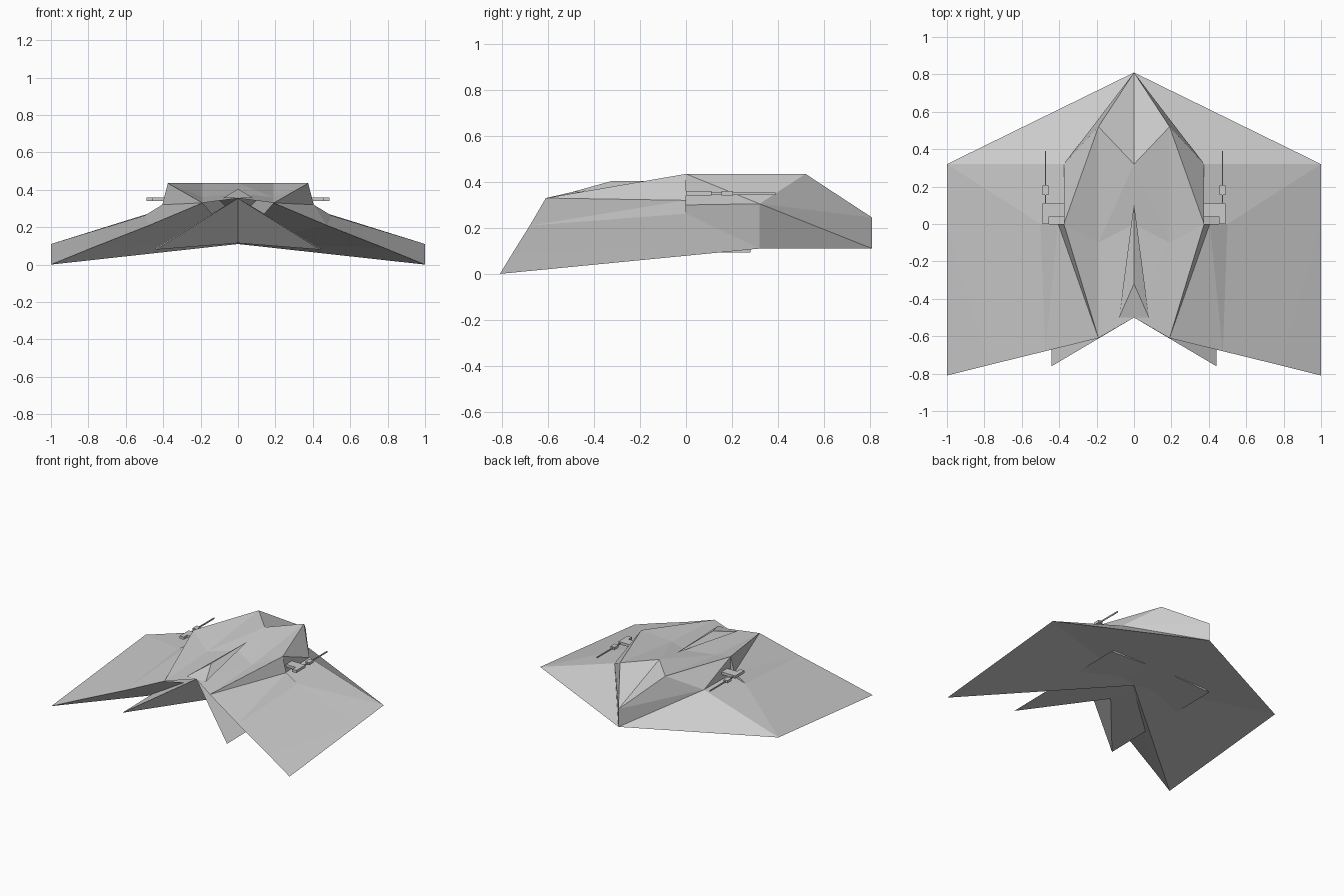
import bpy, bmesh
from mathutils import Vector

if "Cube" in bpy.data.objects:
    bpy.data.objects.remove(bpy.data.objects["Cube"])


def build(name, pts, faces):
    """Make a mirrored flat-faced shell from named half-side points."""
    bm = bmesh.new()
    for s in (1, -1):
        vs = {k: bm.verts.new((s * x, y, z)) for k, (x, y, z) in pts.items()}
        for f in faces:
            keys = f.split()
            bm.faces.new([vs[k] for k in (keys if s > 0 else keys[::-1])])
    bmesh.ops.remove_doubles(bm, verts=bm.verts, dist=0.0005)
    bmesh.ops.triangulate(bm, faces=bm.faces)
    bmesh.ops.recalc_face_normals(bm, faces=bm.faces)
    me = bpy.data.meshes.new(name)
    bm.to_mesh(me)
    bm.free()
    ob = bpy.data.objects.new(name, me)
    bpy.context.collection.objects.link(ob)
    return ob


def box(name, lo, hi):
    lo, hi = Vector(lo), Vector(hi)
    bpy.ops.mesh.primitive_cube_add(size=1, location=(lo + hi) / 2)
    ob = bpy.context.object
    ob.name = name
    ob.scale = hi - lo


# Main hull and swept wings
hull = dict(
    tail_low=(0, .81, .11), tail_top=(0, .81, .245),
    wing_back=(1, .32, .11), wing_front=(1, -.81, 0), wing_mid=(1, 0, .079),
    belly=(0, 0, .11), shoulder=(.375, .32, .305), rear_peak=(.19, .52, .435),
    notch=(0, .32, .435), peak=(.375, 0, .435), root=(.375, 0, .30),
    horn=(.19, -.61, .33), valley=(.19, -.1, .36), nose=(0, -.5, .355),
    spine=(0, 0, .38), fan1=(.405, 0, .32), fan2=(.5, 0, .262),
    edge1=(.475, -.68, .21), edge2=(.78, -.755, .09))
build("hull", hull, [
    # underside
    "belly wing_front wing_back", "belly wing_back tail_low",
    # tail facets
    "tail_low wing_back shoulder", "tail_low shoulder tail_top",
    "tail_top shoulder rear_peak", "tail_top rear_peak notch",
    # rear wing panel, step wall and shoulder wall
    "root fan2 shoulder", "fan2 wing_mid wing_back shoulder",
    "peak fan1 root", "fan1 fan2 root", "peak root shoulder",
    # front wing fan
    "peak horn edge1 fan1", "fan1 edge1 edge2 fan2",
    "fan2 edge2 wing_front wing_mid",
    # deck and inner lobes
    "peak valley horn", "peak rear_peak valley", "peak shoulder rear_peak",
    "valley rear_peak notch spine", "valley spine nose", "horn valley nose",
    # front recess
    "horn belly edge1", "edge1 belly edge2", "edge2 belly wing_front",
])

# Lower forked prow
prow = dict(tip=(.44, -.76, .08), top=(0, -.5, .355), chin=(0, -.25, .115),
            end=(.44, .28, .094), end_low=(0, .28, .115), end_top=(0, .28, .3))
build("prow", prow, ["top tip chin", "chin tip end end_low",
                     "top end_top end tip", "end_top end_low end"])

# Canopy wedge
canopy = dict(front=(.08, -.5, .355), mid=(0, -.5, .355),
              top=(0, -.32, .405), back=(0, .11, .405))
build("canopy", canopy, ["mid front top", "top front back"])

# Side guns with their mounts
for side, s in (("left", -1), ("right", 1)):
    def part(name, x0, x1, y0, y1, z0=.34, z1=.36):
        a, b = sorted((s * x0, s * x1))
        box(f"{side}_{name}", (a, y0, z0), (b, y1, z1))
    part("gun_mount", .37, .49, .04, .11)
    part("gun_arm", .455, .49, 0, .04)
    part("gun_block", .457, .49, .155, .205)
    part("gun_barrel", .471, .477, .11, .39, .344, .354)
